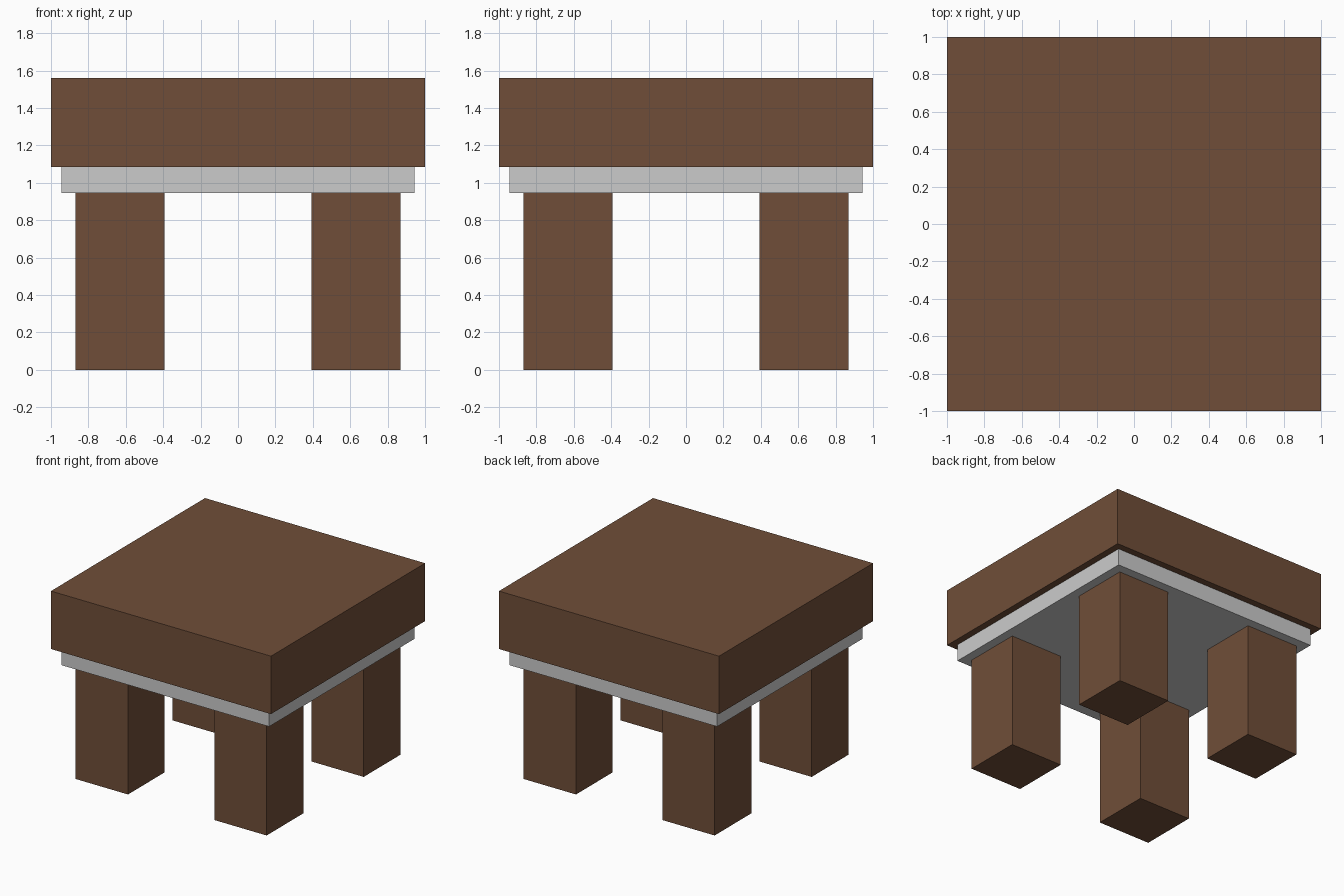
import bpy

if "Cube" in bpy.data.objects:
    bpy.data.objects.remove(bpy.data.objects["Cube"])

wood = bpy.data.materials.new("brown_wood")
wood.diffuse_color = (0.162, 0.076, 0.040, 1.0)
wood.use_nodes = True
wood.node_tree.nodes["Principled BSDF"].inputs["Base Color"].default_value = wood.diffuse_color


def box(name, center_xy, width, z_min, z_max, material=None):
    """Square-section block between two heights."""
    bpy.ops.mesh.primitive_cube_add(size=1, location=(*center_xy, (z_min + z_max) / 2))
    obj = bpy.context.object
    obj.name = name
    obj.scale = (width, width, z_max - z_min)
    bpy.ops.object.transform_apply(location=False, rotation=False, scale=True)
    if material:
        obj.data.materials.append(material)
    return obj


# Thick top and the inset grey plate beneath it
box("seat", (0, 0), 2.0, 1.083, 1.559, wood)
box("support_plate", (0, 0), 1.888, 0.944, 1.083)

# Four square legs
for side, x in (("left", -0.63), ("right", 0.63)):
    for end, y in (("front", -0.63), ("back", 0.63)):
        box(f"{end}_{side}_leg", (x, y), 0.476, 0.0, 0.944, wood)
